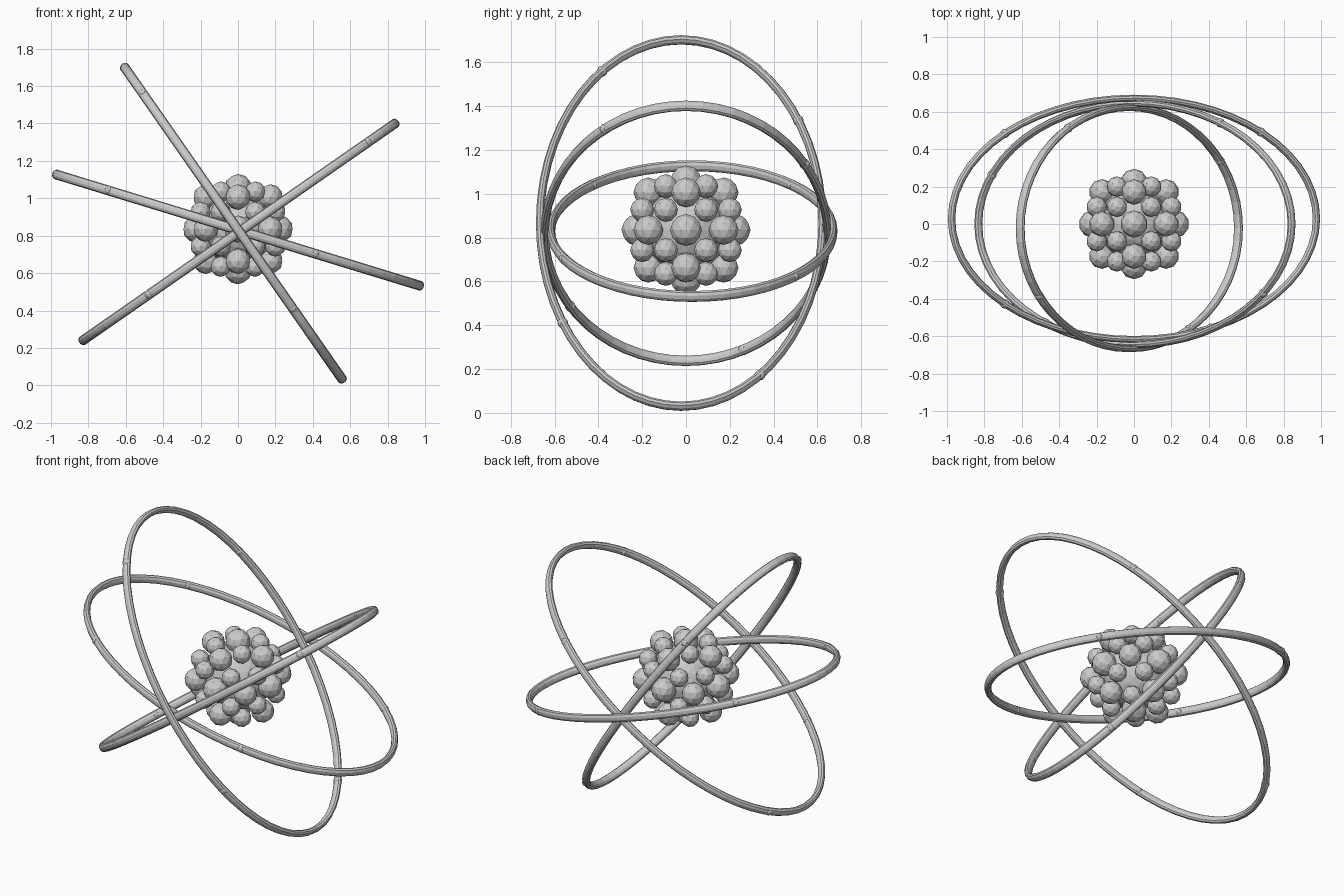
import bpy, bmesh, math
from math import sin, cos, radians, pi
from mathutils import Vector, Matrix
from itertools import permutations, product

if "Cube" in bpy.data.objects:
    bpy.data.objects.remove(bpy.data.objects["Cube"])

A, B = 1.02, 0.645          # orbit semi-axes (tube centre line)
SEG, SIDES = 56, 10
IN_R, OUT_R = 0.019, 0.026  # tube radius in the orbit plane / across it


def finish(bm, name):
    bmesh.ops.recalc_face_normals(bm, faces=bm.faces)
    me = bpy.data.meshes.new(name)
    bm.to_mesh(me)
    bm.free()
    ob = bpy.data.objects.new(name, me)
    bpy.context.collection.objects.link(ob)
    return ob


def ball(bm, pos, r, sub=2):
    bmesh.ops.create_icosphere(bm, subdivisions=sub, radius=r,
                               matrix=Matrix.Translation(pos))


def placement(centre, tilt):
    return Matrix.Translation(centre) @ Matrix.Rotation(radians(-tilt), 4, 'Y')


# elliptical orbit tube, tilted about the y axis
def orbit(name, centre, tilt):
    bm = bmesh.new()
    m = placement(centre, tilt)
    rings = []
    for i in range(SEG):
        t = 2 * pi * i / SEG
        p = Vector((A * cos(t), B * sin(t), 0))
        n = Vector((B * cos(t), A * sin(t), 0)).normalized()
        rings.append([bm.verts.new(m @ (p + n * IN_R * cos(s) + Vector((0, 0, OUT_R * sin(s)))))
                      for s in (2 * pi * (j + 0.5) / SIDES for j in range(SIDES))])
    for i in range(SEG):
        a, b = rings[i], rings[(i + 1) % SEG]
        for j in range(SIDES):
            k = (j + 1) % SIDES
            bm.faces.new((a[j], b[j], b[k], a[k]))
    finish(bm, name)


# small electrons riding on an orbit
def electrons(name, centre, tilt, angles):
    bm = bmesh.new()
    m = placement(centre, tilt)
    for d in angles:
        t = radians(d)
        ball(bm, m @ Vector((A * cos(t), B * sin(t), 0)), 0.025)
    finish(bm, name)


for label, c, tilt, angles in (
        ("rising", (0.005, 0, 0.82), 34.8, (57, 156, 235, 325)),
        ("steep", (-0.025, -0.022, 0.867), -55.1, (34, 124, 214, 303)),
        ("shallow", (0, 0.028, 0.83), -17.0, (46, 135, 225, 295))):
    orbit(label + "_orbit", c, tilt)
    electrons(label + "_electrons", c, tilt, angles)

# nucleus: cluster of balls in octahedral symmetry
centre = Vector((0, 0, 0.835))


def cluster(name, base, r):
    bm = bmesh.new()
    spots = {tuple(s * v + 0.0 for s, v in zip(sg, p))
             for p in permutations(base) for sg in product((1, -1), repeat=3)}
    for s in sorted(spots):
        ball(bm, centre + Vector(s), r)
    finish(bm, name)


cluster("axis_nucleons", (0.222, 0, 0), 0.073)
cluster("edge_nucleons", (0.172, 0.172, 0), 0.068)
cluster("small_nucleons", (0.2, 0.092, 0.092), 0.055)

core = bmesh.new()
ball(core, centre, 0.195, 3)
finish(core, "nucleus_core")
